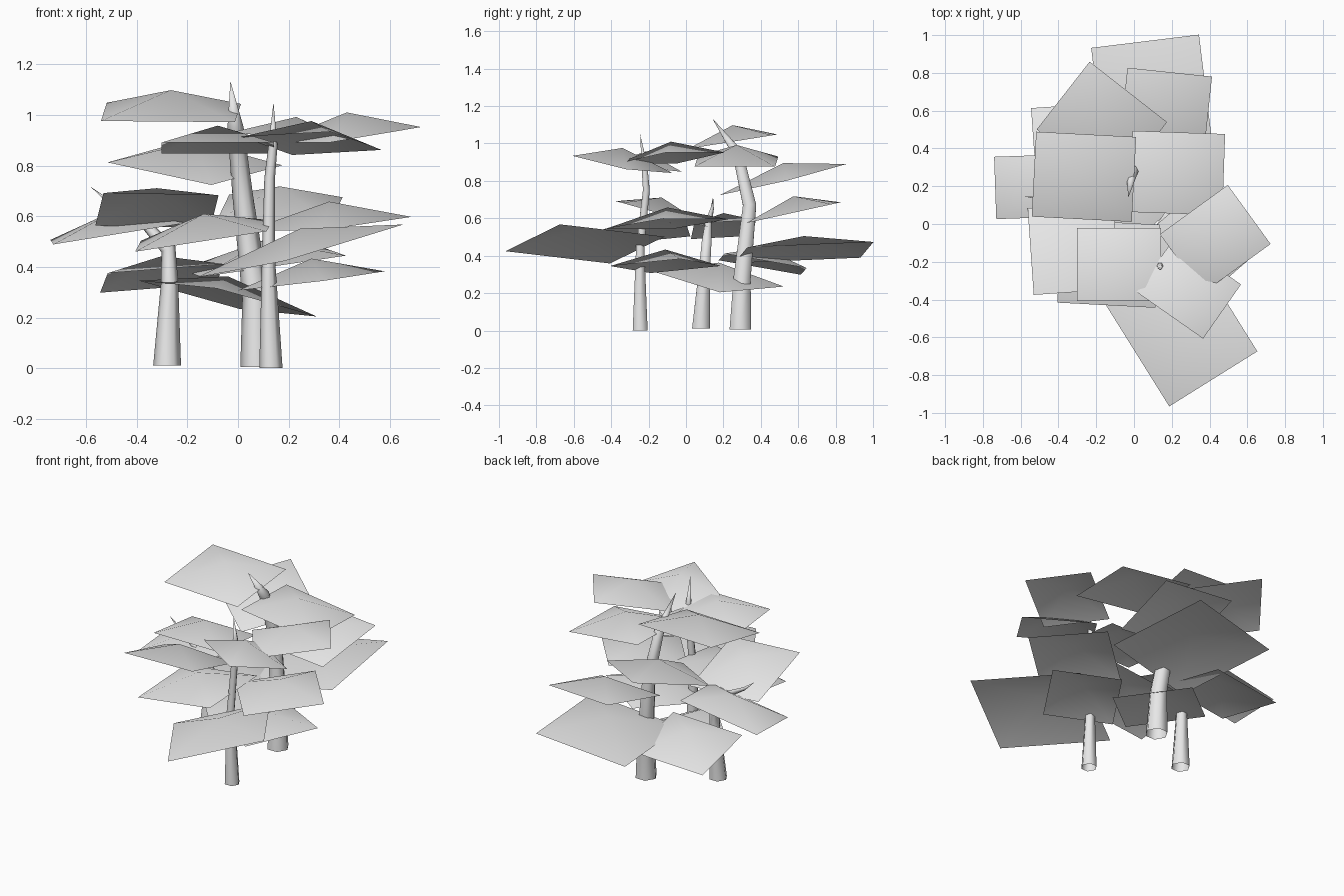
import bpy
import bmesh
from math import cos, sin, radians, tau
from mathutils import Vector

cube = bpy.data.objects.get("Cube")
if cube:
    bpy.data.objects.remove(cube, do_unlink=True)

TRUNK_SIDES = 6
LEAF_LIFT = 0.088


def make_material(name, color):
    mat = bpy.data.materials.new(name)
    mat.use_nodes = True
    mat.diffuse_color = color
    mat.node_tree.nodes["Principled BSDF"].inputs["Base Color"].default_value = color
    return mat


grey = make_material("light grey", (0.8, 0.8, 0.8, 1))


def finish(bm, name):
    """Turn a bmesh into a smooth-shaded grey object."""
    for face in bm.faces:
        face.smooth = True
    mesh = bpy.data.meshes.new(name)
    bm.to_mesh(mesh)
    bm.free()
    mesh.materials.append(grey)
    obj = bpy.data.objects.new(name, mesh)
    bpy.context.collection.objects.link(obj)
    return obj


def make_trunk(name, path):
    """Tapered bent tube through (x, y, z, radius) stations, ending in a point."""
    bm = bmesh.new()
    points = [Vector(p[:3]) for p in path]
    rings = []
    for i, point in enumerate(points[:-1]):
        # Keep the foot level, tilt the other rings along the path
        axis = points[i + 1] - points[i - 1] if i else Vector((0, 0, 1))
        turn = Vector((0, 0, 1)).rotation_difference(axis)
        ring = []
        for k in range(TRUNK_SIDES):
            a = tau * k / TRUNK_SIDES
            spoke = Vector((cos(a), sin(a), 0)) * path[i][3]
            ring.append(bm.verts.new(point + turn @ spoke))
        rings.append(ring)
    tip = bm.verts.new(points[-1])
    for k in range(TRUNK_SIDES):
        n = (k + 1) % TRUNK_SIDES
        for low, high in zip(rings, rings[1:]):
            bm.faces.new((low[k], low[n], high[n], high[k]))
        bm.faces.new((rings[-1][k], rings[-1][n], tip))
    finish(bm, name)


def make_leaf(name, x, y, z, width, depth, yaw, slope_x, slope_y):
    """Tilted rectangular sheet with its middle pulled up."""
    bm = bmesh.new()
    c, s = cos(radians(yaw)), sin(radians(yaw))
    corners = []
    for i, j in ((-1, -1), (1, -1), (1, 1), (-1, 1)):
        u, v = i * width / 2, j * depth / 2
        dx, dy = u * c - v * s, u * s + v * c
        corners.append(bm.verts.new((x + dx, y + dy, z + dx * slope_x + dy * slope_y)))
    peak = bm.verts.new((x, y, z + LEAF_LIFT))
    for k, corner in enumerate(corners):
        bm.faces.new((corner, corners[(k + 1) % 4], peak))
    finish(bm, name)


def make_tree(name, path, leaves):
    make_trunk(name + "_trunk", path)
    for number, leaf in enumerate(leaves, 1):
        make_leaf(f"{name}_leaf_{number}", *leaf)


# Leaves: x, y, z, width, depth, yaw, slope along x, slope along y
make_tree(
    "back_tree",
    [(.075, .29, .005, .066), (.07, .3, .28, .053), (.02, .34, .67, .041),
     (-.01, .275, .95, .032), (-.03, .14, 1.135, 0)],
    [(-.265, .25, 1.01, .53, .45, -3, 0, .16),
     (.23, .27, .904, .49, .43, -2, -.11, 0),
     (-.17, .52, .807, .52, .455, -38, -.03, .24),
     (.165, .575, .63, .45, .46, -6, 0, .22),
     (.1, .63, .417, .575, .68, 7, .14, .06),
     (-.3, .41, .355, .46, .44, 4, .09, -.17),
     (-.04, .175, .275, .53, .46, 42, -.2, -.09)])

make_tree(
    "front_tree",
    [(.13, -.245, 0, .046), (.12, -.245, .45, .025), (.125, -.212, .75, .021),
     (.138, -.222, .88, .018), (.14, -.245, 1.05, 0)],
    [(.43, -.08, .922, .444, .386, 36, .11, .08),
     (-.08, -.215, .87, .445, .385, 0, 0, -.11),
     (.29, -.34, .888, .43, .35, -35, -.08, -.195),
     (.36, -.1, .57, .46, .46, 41, .09, .07),
     (.29, -.11, .345, .447, .4, 57, .125, .02),
     (.245, -.54, .463, .55, .66, 32, .274, .054)])

make_tree(
    "side_tree",
    [(-.28, .08, .01, .055), (-.27, .1, .34, .034), (-.275, .11, .47, .03),
     (-.37, .12, .575, .02), (-.5, .14, .65, .01), (-.58, .145, .715, 0)],
    [(-.475, .2, .54, .52, .33, 2, .16, .06),
     (-.32, -.13, .623, .455, .46, 4, 0, -.28),
     (-.135, -.21, .522, .52, .44, -3, .16, .09)])
